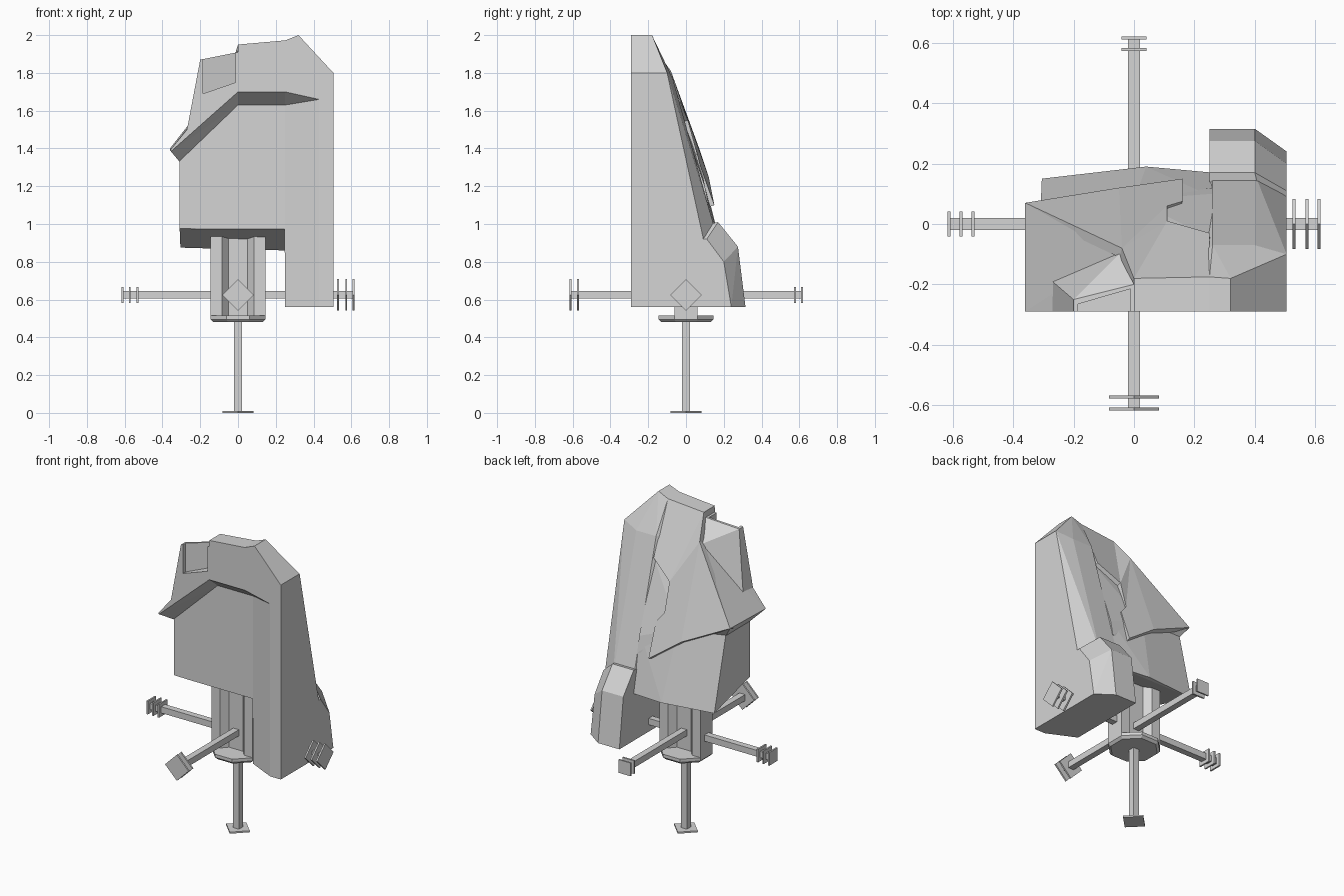
import bpy, bmesh, math
from mathutils import Vector

if "Cube" in bpy.data.objects:
    bpy.data.objects.remove(bpy.data.objects["Cube"])

grey = bpy.data.materials.new("plain grey")
grey.diffuse_color = (0.66, 0.66, 0.66, 1)
grey.use_nodes = True
grey.node_tree.nodes["Principled BSDF"].inputs["Base Color"].default_value = grey.diffuse_color


def add(name, bm):
    me = bpy.data.meshes.new(name)
    bm.to_mesh(me)
    bm.free()
    ob = bpy.data.objects.new(name, me)
    bpy.context.collection.objects.link(ob)
    me.materials.append(grey)
    return ob


def hull(name, pts):
    """Convex faceted block around a few corner points."""
    bm = bmesh.new()
    vs = [bm.verts.new(p) for p in pts]
    r = bmesh.ops.convex_hull(bm, input=vs)
    junk = {g for g in r["geom_interior"] + r["geom_unused"] if isinstance(g, bmesh.types.BMVert)}
    bmesh.ops.delete(bm, geom=list(junk), context='VERTS')
    bmesh.ops.dissolve_limit(bm, angle_limit=math.radians(2), verts=bm.verts[:], edges=bm.edges[:])
    bmesh.ops.recalc_face_normals(bm, faces=bm.faces[:])
    return add(name, bm)


def cut(ob, cutter):
    m = ob.modifiers.new("cut", 'BOOLEAN')
    m.operation, m.solver, m.object = 'DIFFERENCE', 'EXACT', cutter


F = -0.29  # front plane
B = -0.205  # recessed lower front panel

# Tall side pillar with chamfered outer back edge
pillar = hull("side_pillar", [
    (.25, F, 1.972), (.32, F, 2), (.25, -.175, 1.972), (.32, -.18, 2),
    (.505, F, 1.8), (.505, -.1, 1.8), (.4, -.07, 1.77), (.26, -.07, 1.77),
    (.4, .165, .93), (.26, .165, .93), (.245, .15, .93), (.245, -.085, 1.77),
    (.505, .09, .93), (.505, F, .85), (.245, F, .85), (.245, .13, .85), (.505, .09, .85)])

# Bulging foot of the pillar
foot = hull("pillar_foot", [
    (.25, F, .56), (.505, F, .56), (.25, F, .92), (.505, F, .92),
    (.25, .315, .56), (.4, .315, .56), (.505, .24, .56),
    (.25, .275, .88), (.4, .275, .88), (.505, .2, .8),
    (.25, .17, 1.01), (.4, .17, 1.01), (.505, .11, .92)])

# Inner core behind the hood plate
core = hull("body_core", [
    (0, F, 1.94), (.26, F, 1.96), (0, -.19, 1.94), (.26, -.19, 1.96),
    (0, -.06, 1.64), (.26, -.05, 1.64), (0, .08, 1.3), (.26, .1, 1.2),
    (0, F, 1.1), (.26, F, 1.1), (0, .1, 1.1), (.26, .12, 1.1)])

# Skirt under the hood, bottom sloping down to the back
skirt = hull("lower_skirt", [
    (-.31, F, 1.0), (.26, F, 1.0), (-.31, B, .995), (.26, B, .995),
    (-.305, .15, .875), (.04, .19, .865), (.26, .17, .86),
    (-.31, F, 1.38), (-.31, .03, 1.38), (0, F, 1.5), (.26, F, 1.5),
    (0, .075, 1.32), (.26, .09, 1.22)])

# Overhanging side wing
wing = hull("hood_wing", [
    (-.36, F, 1.39), (-.27, F, 1.5), (-.27, -.19, 1.5), (-.36, .07, 1.4), (-.04, -.08, 1.8),
    (-.31, F, 1.33), (-.31, .04, 1.33), (0, F, 1.75), (0, F, 1.3), (0, .08, 1.3), (0, -.1, 1.8)])

# Raised block in the upper corner
block = hull("upper_block", [
    (-.2, F, 1.87), (-.2, -.25, 1.87), (0, -.2, 1.91), (0, F, 1.91), (-.27, F, 1.5),
    (-.27, -.19, 1.5), (-.04, -.09, 1.79), (0, -.08, 1.7), (0, F, 1.5)])

# Hood plate with notched edge
bm = bmesh.new()
v = [bm.verts.new(p) for p in [
    (-.36, .07, 1.4), (-.04, -.08, 1.81), (0, -.18, 1.95), (.25, -.175, 1.972),
    (.25, -.03, 1.65), (.11, .01, 1.55), (.11, .06, 1.37), (.16, .075, 1.31),
    (.16, .15, 1.1), (-.05, .12, 1.25), (0, F, 1.95), (.25, F, 1.972)]]
for f in [(2, 3, 4, 5), (1, 2, 5), (1, 5, 6), (1, 6, 9), (1, 9, 0), (6, 7, 8, 9), (10, 11, 3, 2)]:
    bm.faces.new([v[i] for i in f])
plate = add("hood_plate", bm)
s = plate.modifiers.new("thickness", 'SOLIDIFY')
s.thickness, s.offset = .035, -1

# Front recess cutter and corner pocket cutter
recess = hull("recess_cutter", [
    (-.5, B, 1.15), (0, B, 1.63), (.25, B, 1.63), (.25, B, .4), (-.5, B, .4),
    (-.5, -.32, 1.28), (0, -.32, 1.724), (.25, -.32, 1.724), (.493, -.32, 1.67),
    (.493, -.32, .4), (-.5, -.32, .4)])
pocket = hull("pocket_cutter", [
    (x, y, z) for x, d, b in ((-.185, -.265, 1.69), (-.012, -.215, 1.75))
    for y in (-.35, d) for z in (b, 2.1)])
for c in (recess, pocket):
    c.hide_render = True
    c.hide_viewport = True
    c.display_type = 'WIRE'
for ob in (pillar, foot, core, skirt, wing, block):
    cut(ob, recess)
for ob in (wing, block):
    cut(ob, pocket)

# Grooved mounting column
half = [(.145, .06), (.085, .06), (.05, .02)]
prof = half + [(-x, y) for x, y in reversed(half)]
prof += [(x, -y) for x, y in reversed(prof)]
bm = bmesh.new()
face = bm.faces.new([bm.verts.new((x, y, .51)) for x, y in prof])
top = bmesh.ops.extrude_face_region(bm, geom=[face])
bmesh.ops.translate(bm, vec=(0, 0, .43), verts=[g for g in top["geom"] if isinstance(g, bmesh.types.BMVert)])
bm.faces.new([w for w in bm.verts if w.co.z < .6]) if face not in bm.faces[:] else None
bmesh.ops.recalc_face_normals(bm, faces=bm.faces[:])
add("column", bm)

# Eight-sided base plate with chamfered underside
R = .145 / math.cos(math.pi / 8)
hull("base_plate", [(r * math.cos(a), r * math.sin(a), z)
                    for r, z in ((R * .9, .48), (R, .495), (R, .515))
                    for a in [math.pi / 8 + k * math.pi / 4 for k in range(8)]])

# Arms with end plates: small squares or larger diamonds
C = Vector((0, 0, .625))


def arm(name, axis, length, plates, diamond):
    d = Vector(axis)
    u = Vector((0, 0, 1)) if abs(d.z) < .5 else Vector((1, 0, 0))
    w = d.cross(u)
    t = .02
    hull(name + "_arm", [C + d * k + u * a + w * b for k in (0, length)
                         for a in (-t, t) for b in (-t, t)])
    if diamond:
        cs = [u * .083, u * -.083, w * .083, w * -.083]
    else:
        cs = [u * a + w * b for a in (-.042, .042) for b in (-.042, .042)]
    for i, k in enumerate(plates):
        hull(f"{name}_end_plate_{i + 1}", [C + d * (k + e) + c for e in (-.005, .005) for c in cs])


arm("right", (1, 0, 0), .61, (.53, .573, .612), True)
arm("left", (-1, 0, 0), .61, (.533, .573, .612), False)
arm("front", (0, -1, 0), .61, (.572, .612), True)
arm("back", (0, 1, 0), .615, (.577, .615), False)
arm("bottom", (0, 0, -1), .62, (.62,), True)
